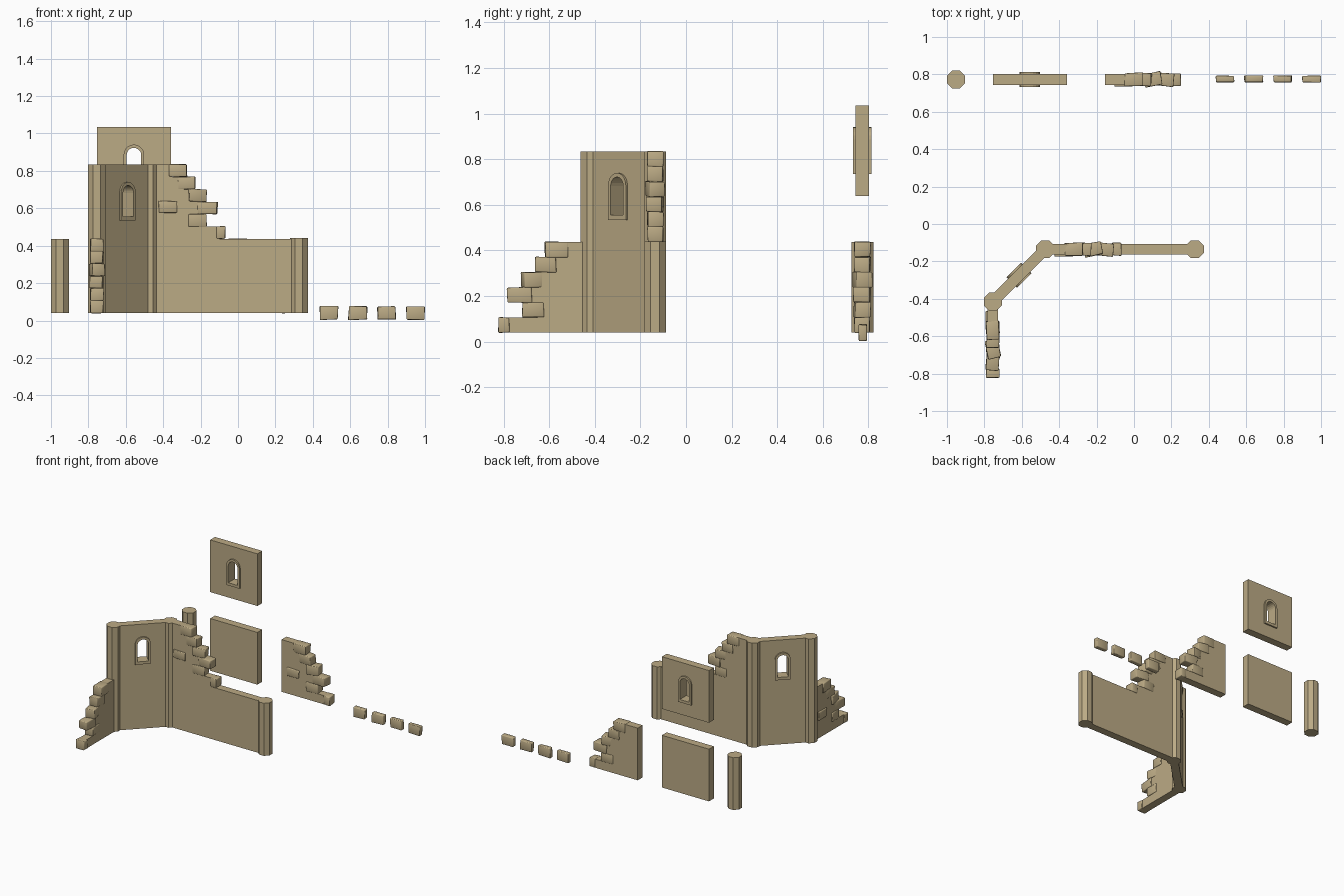
import bpy, bmesh, math, random
from mathutils import Matrix, Vector

if "Cube" in bpy.data.objects:
    bpy.data.objects.remove(bpy.data.objects["Cube"])

random.seed(4)
M, BASE, THICK = 0.397, 0.04, 0.058   # module size, floor height, wall thickness
BACK = 0.773                          # y of the row of spare parts

sand = bpy.data.materials.new("sandstone")
sand.diffuse_color = (0.50, 0.405, 0.235, 1)
sand.use_nodes = True
sand.node_tree.nodes["Principled BSDF"].inputs["Base Color"].default_value = sand.diffuse_color


def add(name, mesh, matrix):
    mesh.materials.clear()
    mesh.materials.append(sand)
    ob = bpy.data.objects.new(name, mesh)
    ob.matrix_world = matrix
    bpy.context.collection.objects.link(ob)
    return ob


def place(x, y, z, deg=0):
    return Matrix.Translation((x, y, z)) @ Matrix.Rotation(math.radians(deg), 4, 'Z')


def plate(name, loops, depth, matrix):
    """Upright plate from outlines in (along, up); inner loops become holes."""
    cu = bpy.data.curves.new(name, 'CURVE')
    cu.dimensions, cu.fill_mode, cu.extrude = '2D', 'BOTH', depth / 2
    for pts in loops:
        sp = cu.splines.new('POLY')
        sp.points.add(len(pts) - 1)
        for p, (u, v) in zip(sp.points, pts):
            p.co = (u, v, 0, 1)
        sp.use_cyclic_u = True
    tmp = bpy.data.objects.new(name + "_outline", cu)
    bpy.context.collection.objects.link(tmp)
    bpy.context.view_layer.update()
    mesh = bpy.data.meshes.new_from_object(tmp.evaluated_get(bpy.context.evaluated_depsgraph_get()))
    bpy.data.objects.remove(tmp)
    bm = bmesh.new()
    bm.from_mesh(mesh)
    bmesh.ops.remove_doubles(bm, verts=bm.verts, dist=1e-5)
    bmesh.ops.recalc_face_normals(bm, faces=bm.faces)
    for f in bm.faces:
        f.smooth = False
    bm.to_mesh(mesh)
    bm.free()
    return add(name, mesh, matrix @ Matrix.Rotation(math.pi / 2, 4, 'X'))


def rect(w, h):
    return [(0, 0), (w, 0), (w, h), (0, h)]


def arch(half, bottom, top):
    c = M / 2
    spring = top - half
    pts = [(c - half, bottom), (c + half, bottom)]
    return pts + [(c + half * math.cos(a * math.pi / 10), spring + half * math.sin(a * math.pi / 10))
                  for a in range(11)]


def window_panel(name, matrix):
    outer, inner = arch(0.055, 0.097, 0.303), arch(0.039, 0.118, 0.285)
    plate(name + "_panel", [rect(M, M), outer], THICK, matrix)
    plate(name + "_frame", [outer, inner], 0.08, matrix)


def pillar(name, x, y, height):
    bm = bmesh.new()
    r = 0.048 / math.cos(math.pi / 8)
    bmesh.ops.create_cone(bm, cap_ends=True, segments=8, radius1=r, radius2=r, depth=height)
    bmesh.ops.rotate(bm, verts=bm.verts, matrix=Matrix.Rotation(math.pi / 8, 3, 'Z'))
    # keep the flats square to the axes whatever the starting angle
    if min(abs(abs(v.co.x) - r) for v in bm.verts) < 1e-4:
        bmesh.ops.rotate(bm, verts=bm.verts, matrix=Matrix.Rotation(math.pi / 8, 3, 'Z'))
    mesh = bpy.data.meshes.new(name)
    bm.to_mesh(mesh)
    bm.free()
    add(name, mesh, place(x, y, BASE + height / 2))


def stone(name, size, matrix):
    """Rough block: cube with uneven corners and softly worn edges."""
    bm = bmesh.new()
    bmesh.ops.create_cube(bm, size=1)
    for v in bm.verts:
        v.co = Vector(c * s * random.uniform(0.88, 1.03) for c, s in zip(v.co, size))
    bmesh.ops.bevel(bm, geom=bm.edges[:], offset=0.005, segments=2, profile=0.5, affect='EDGES')
    for f in bm.faces:
        f.smooth = True
    mesh = bpy.data.meshes.new(name)
    bm.to_mesh(mesh)
    bm.free()
    add(name, mesh, matrix)


# course: wall end, stone centre, stone width, stone yaw
COURSES = [(0.375, 0.383, 0.050, 0), (0.235, 0.257, 0.098, 3), (0.285, 0.312, 0.112, -5),
           (0.230, 0.254, 0.100, 12), (0.185, 0.200, 0.098, -4), (0.125, 0.153, 0.102, 2)]


def broken_wall(name, matrix):
    step = M / len(COURSES)
    pts = [(0, 0)]
    for i, (end, *_) in enumerate(COURSES):
        pts += [(end, i * step), (end, (i + 1) * step)]
    pts.append((0, M))
    plate(name, [pts], THICK, matrix)
    for i, (_, c, w, yaw) in enumerate(COURSES):
        stone(f"{name}_stone_{i + 1}", (w, 0.072, step * 1.06),
              matrix @ place(c, 0, (i + 0.5) * step, yaw))
    # single block standing proud of the outer face
    stone(name + "_face_stone", (0.1, 0.036, 0.066), matrix @ place(0.1, -0.021, 0.17))


# Standing ruin: pillars
corner, outer = (-0.475, -0.135), (-0.755, -0.415)
pillar("inner_corner_pillar", *corner, 2 * M)
pillar("outer_corner_pillar", *outer, 2 * M)
pillar("end_pillar", 0.325, corner[1], M + 0.003)

# Standing ruin: walls
plate("long_low_wall", [rect(0.8, M)], THICK, place(*corner, BASE))
broken_wall("upper_broken_wall", place(*corner, BASE + M))
plate("diagonal_lower_wall", [rect(M, M)], THICK, place(*outer, BASE, 45))
window_panel("diagonal_window", place(*outer, BASE + M, 45))
broken_wall("side_broken_wall", place(*outer, BASE, -90))

# Spare parts behind the ruin
pillar("spare_pillar", -0.952, BACK, M)
plate("spare_wall", [rect(M, M)], THICK, place(-0.755, BACK, BASE))
window_panel("spare_window", place(-0.755, BACK, 0.638))
broken_wall("spare_broken_wall", place(-0.155, BACK, BASE))
for i in range(4):
    stone(f"loose_stone_{i + 1}", (0.104, 0.037, 0.074), place(0.486 + 0.1545 * i, BACK + 0.002, 0.04))

# Smooth the worn stones, keep the walls crisp
bpy.ops.object.select_all(action='DESELECT')
for ob in bpy.data.objects:
    if "stone" in ob.name:
        ob.select_set(True)
        bpy.context.view_layer.objects.active = ob
bpy.ops.object.shade_smooth_by_angle(angle=math.radians(50))
